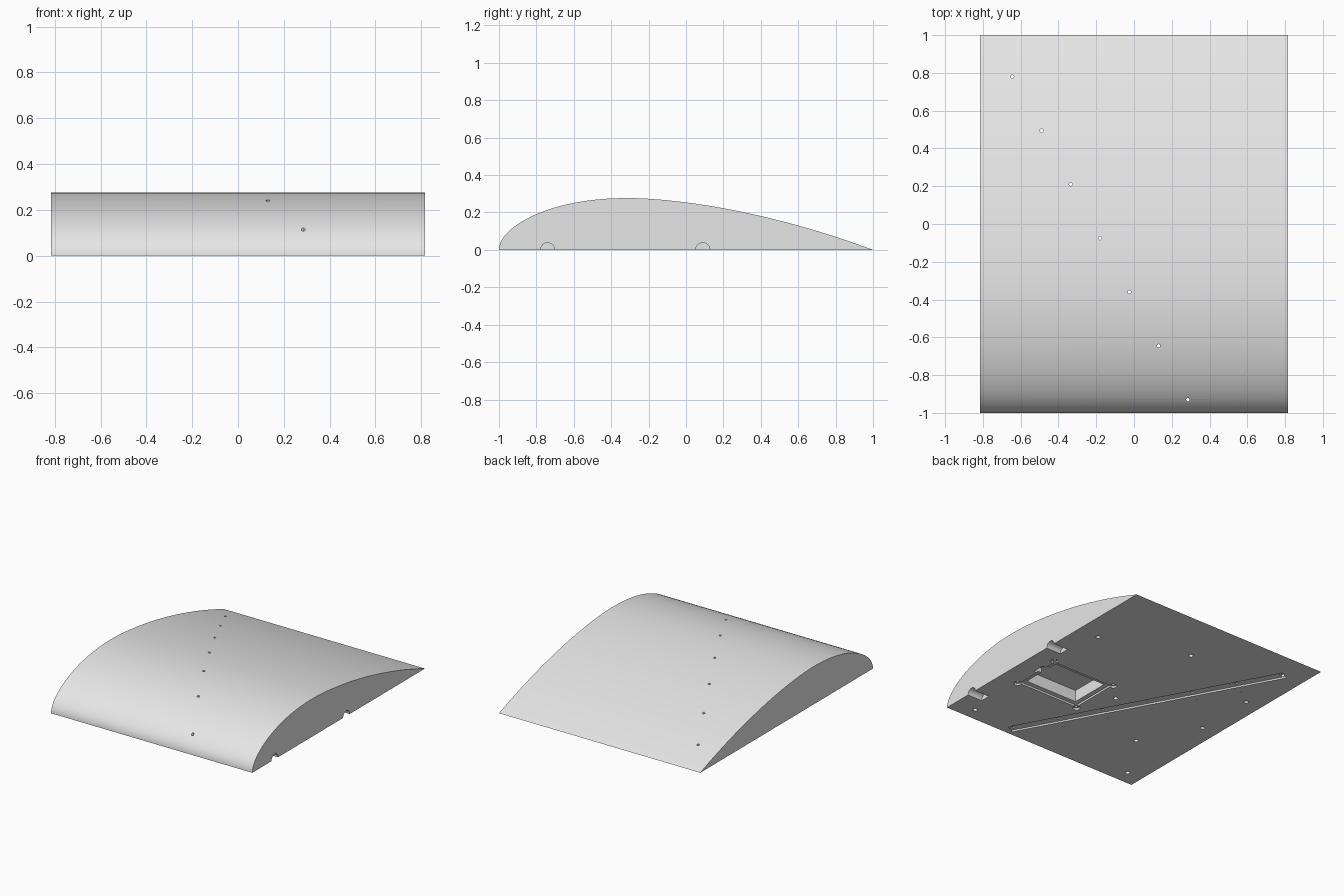
import bpy, bmesh, math
from mathutils import Matrix, Vector

if "Cube" in bpy.data.objects:
    bpy.data.objects.remove(bpy.data.objects["Cube"])

HALF_W = 0.816

grey = bpy.data.materials.new("light grey")
grey.diffuse_color = (0.8, 0.8, 0.8, 1)
grey.use_nodes = True
grey.node_tree.nodes["Principled BSDF"].inputs["Base Color"].default_value = grey.diffuse_color


def make_object(name, bm):
    bmesh.ops.recalc_face_normals(bm, faces=bm.faces[:])
    mesh = bpy.data.meshes.new(name)
    bm.to_mesh(mesh)
    bm.free()
    mesh.materials.append(grey)
    obj = bpy.data.objects.new(name, mesh)
    bpy.context.collection.objects.link(obj)
    return obj


def upper(t):
    """Height of the wing's upper skin at chord fraction t."""
    camber = 0.25 * (0.8 * t - t * t) if t < 0.4 else (0.2 + 0.8 * t - t * t) / 9
    thick = 0.2969 * math.sqrt(t) - 0.126 * t - 0.3516 * t**2 + 0.2843 * t**3 - 0.1036 * t**4
    return 2 * (camber + thick)


# Wing body: flat-bottomed aerofoil extruded along x
N = 64
profile = []
for i in range(N + 1):
    t = (1 - math.cos(math.pi * i / N)) / 2
    profile.append((2 * t - 1, 0.0 if i in (0, N) else upper(t)))
bm = bmesh.new()
face = bm.faces.new([bm.verts.new((-HALF_W, y, z)) for y, z in profile])
ext = bmesh.ops.extrude_face_region(bm, geom=[face])
bmesh.ops.translate(bm, vec=(2 * HALF_W, 0, 0),
                    verts=[v for v in ext["geom"] if isinstance(v, bmesh.types.BMVert)])
wing = make_object("wing_section", bm)


def cut(bm):
    """Subtract the given shape from the wing and discard the cutter."""
    cutter = make_object("cutter", bm)
    cutter.hide_render = True
    mod = wing.modifiers.new("cut", "BOOLEAN")
    mod.operation = "DIFFERENCE"
    mod.solver = "EXACT"
    mod.object = cutter
    bpy.context.view_layer.objects.active = wing
    bpy.ops.object.modifier_apply(modifier=mod.name)
    bpy.data.objects.remove(cutter, do_unlink=True)


def box(x, y, sx, sy, depth, angle=0.0):
    """Recess cut upward from the underside."""
    bm = bmesh.new()
    m = (Matrix.Translation((x, y, depth / 2 - 0.025)) @ Matrix.Rotation(angle, 4, "Z")
         @ Matrix.Diagonal((sx, sy, depth + 0.05, 1)))
    bmesh.ops.create_cube(bm, size=1, matrix=m)
    cut(bm)


def holes(points, r, depth, sides=16):
    """Round vertical holes cut upward from the underside."""
    bm = bmesh.new()
    for x, y in points:
        bmesh.ops.create_cone(bm, cap_ends=True, segments=sides, radius1=r, radius2=r,
                              depth=depth + 0.05,
                              matrix=Matrix.Translation((x, y, depth / 2 - 0.025)))
    cut(bm)


# Half-round notches in the right end
for y in (-0.74, 0.09):
    bm = bmesh.new()
    bmesh.ops.create_cone(bm, cap_ends=True, segments=32, radius1=0.038, radius2=0.038, depth=0.24,
                          matrix=Matrix.Translation((HALF_W, y, 0)) @ Matrix.Rotation(math.pi / 2, 4, "Y"))
    cut(bm)

# Hatch recess: shallow rim, deep pocket, cable notch, corner ears and screw holes
box(0.40, -0.247, 0.50, 0.37, 0.014)
box(0.40, -0.247, 0.43, 0.30, 0.10)
box(0.645, -0.20, 0.07, 0.09, 0.05)
corners = [(0.40 + sx * 0.26, -0.247 + sy * 0.195) for sx in (-1, 1) for sy in (-1, 1)]
holes(corners, 0.026, 0.0141)
holes(corners, 0.011, 0.07)

# Diagonal shallow channel with a deeper slot at its rear end
start, end = Vector((0.285, -0.93)), Vector((-0.645, 0.78))
along = (end - start).normalized()
mid = (start + end) / 2
angle = math.atan2(along.y, along.x)
box(mid.x, mid.y, 2.0, 0.07, 0.012, angle)
tail = end + along * 0.01
box(tail.x, tail.y, 0.03, 0.06, 0.03, angle)

# Row of small through holes along the channel, and blind holes beside it
row = [start.lerp(end, i / 6) for i in range(7)]
holes([tuple(p) for p in row], 0.009, 0.35, 12)
side = Vector((-along.y, along.x)) * 0.10
holes([tuple(p + side) for p in row[1:6]], 0.007, 0.03, 12)

# Scattered screw holes in the underside
holes([(0.65, -0.90), (0.645, 0.39), (0.0, 0.60), (-0.69, 0.36), (-0.69, -0.10),
       (-0.455, -0.52), (-0.69, -0.89), (0.02, -0.17)], 0.016, 0.05)

# Smooth skin with crisp edges
bpy.ops.object.select_all(action="DESELECT")
wing.select_set(True)
bpy.context.view_layer.objects.active = wing
bpy.ops.object.shade_smooth_by_angle(angle=math.radians(30))
